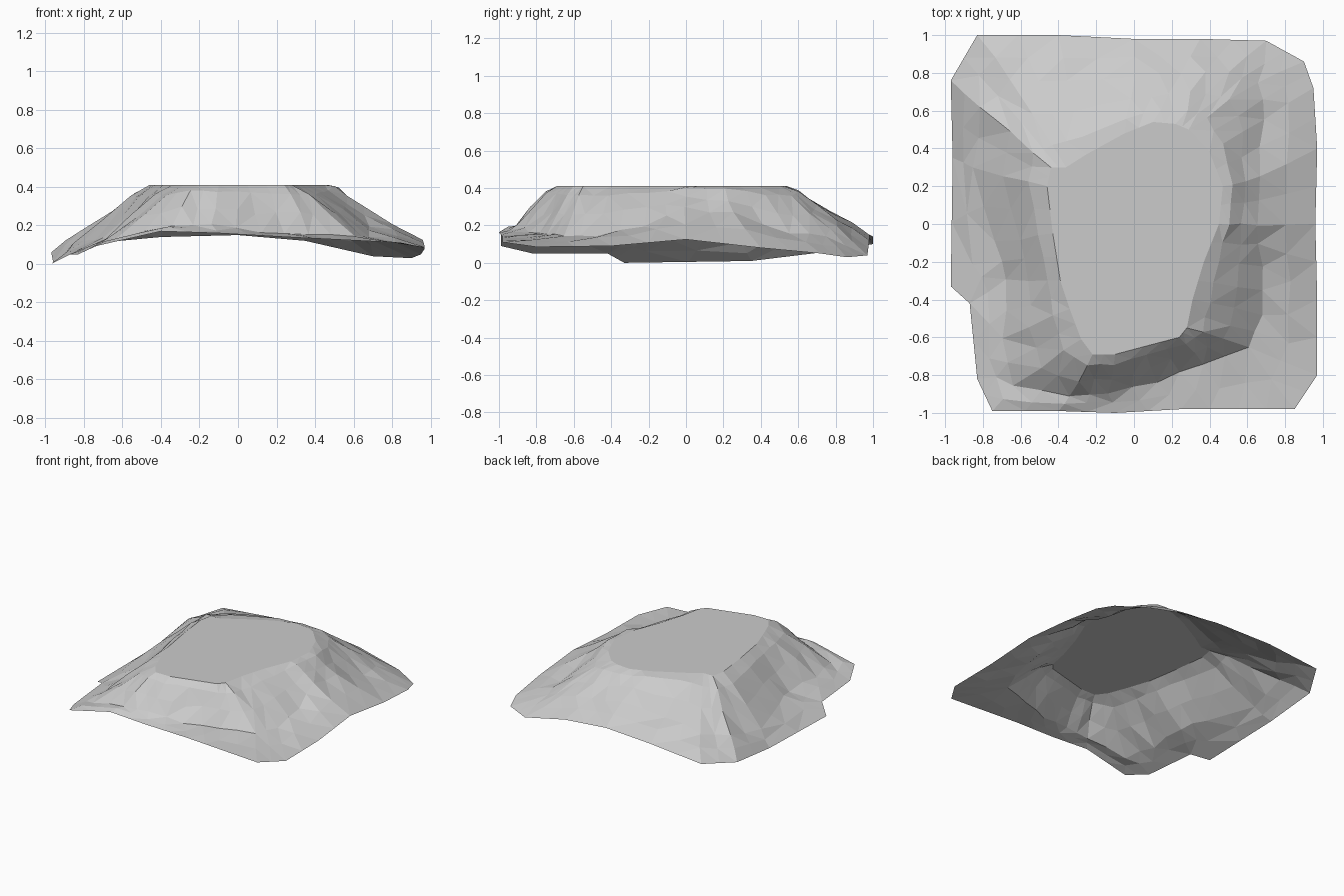
import bpy
import bmesh
import random
from mathutils import Vector

random.seed(4)
cube = bpy.data.objects.get("Cube")
if cube:
    bpy.data.objects.remove(cube, do_unlink=True)

# Contours run anticlockwise from the front left corner
PLATEAU_HEIGHT = 0.41
plateau_rim = [
    (-.28, -.61), (-.22, -.69), (-.1, -.69), (.05, -.65), (.24, -.6), (.28, -.55),
    (.31, -.4), (.37, -.2), (.45, 0), (.47, .2), (.4, .38), (.29, .5),
    (.22, .53), (.1, .54), (-.05, .48), (-.25, .37), (-.36, .3), (-.44, .3),
    (-.46, .2), (-.43, -.05), (-.39, -.3), (-.34, -.45)]
slope_foot = [
    (-.64, -.86, .13), (-.35, -.92, .2), (-.13, -.9, .2), (.12, -.83, .16),
    (.37, -.75, .15), (.6, -.66, .14), (.67, -.48, .15), (.68, -.22, .2),
    (.65, 0, .29), (.66, .25, .27), (.69, .56, .16), (.66, .75, .14),
    (.5, .8, .2), (.25, .8, .25), (0, .78, .27), (-.35, .76, .25),
    (-.65, .76, .2), (-.81, .61, .17), (-.85, .3, .1), (-.73, -.1, .13),
    (-.67, -.3, .13), (-.69, -.6, .13)]
outer_edge = [
    (-.75, -.99, .09), (-.4, -.99, .17), (-.1, -1, .16), (.25, -.98, .14),
    (.55, -.98, .125), (.85, -.98, .11), (.97, -.8, .085), (.97, -.4, .09),
    (.96, 0, .125), (.97, .4, .08), (.95, .72, .05), (.9, .86, .03),
    (.7, .97, .04), (.35, .98, .12), (0, .98, .15), (-.4, 1, .14),
    (-.83, 1, .1), (-.97, .76, .06), (-.96, .35, .01), (-.97, -.33, 0),
    (-.87, -.42, .05), (-.83, -.82, .05)]


def refine(contour):
    """Add a midpoint between each pair of neighbouring contour points."""
    points = [Vector(p) for p in contour]
    result = []
    for here, following in zip(points, points[1:] + points[:1]):
        result += [here, here.lerp(following, 0.5)]
    return result


def blend(first, second, factor, lift=0.0, rough=0.0):
    """Make a contour between two others, with a little rocky unevenness."""
    result = []
    for a, b in zip(first, second):
        point = a.lerp(b, factor)
        point.z += lift
        result.append(point + Vector([random.uniform(-rough, rough) for axis in "xyz"]))
    return result


rim = refine([(x, y, PLATEAU_HEIGHT) for x, y in plateau_rim])
foot = refine(slope_foot)
edge = refine(outer_edge)
middle = Vector((0, -.05, PLATEAU_HEIGHT))
centres = [middle] * len(rim)

# Plateau, rounded shoulder, rocky slope and shallow skirt
contours = [
    blend(centres, rim, 0.6),
    rim,
    blend(rim, foot, 0.25, lift=0.02, rough=0.006),
    blend(rim, foot, 0.6, lift=0.006, rough=0.01),
    blend(foot, foot, 0, rough=0.01),
    blend(foot, edge, 0.5, rough=0.008),
    edge,
]

# Join the contours into an open sheet of flat triangles
bm = bmesh.new()
rows = [[bm.verts.new(p) for p in contour] for contour in contours]
centre = bm.verts.new(middle)
count = len(rim)
for i in range(count):
    j = (i + 1) % count
    bm.faces.new((centre, rows[0][i], rows[0][j]))
    for inner, outer in zip(rows, rows[1:]):
        bm.faces.new((inner[i], outer[i], outer[j], inner[j]))
bmesh.ops.triangulate(bm, faces=bm.faces[:])
bmesh.ops.recalc_face_normals(bm, faces=bm.faces[:])
bm.normal_update()
if sum(face.normal.z for face in bm.faces) < 0:
    bmesh.ops.reverse_faces(bm, faces=bm.faces[:])

mesh = bpy.data.meshes.new("rocky_plateau")
bm.to_mesh(mesh)
bm.free()
terrain = bpy.data.objects.new("rocky_plateau", mesh)
bpy.context.scene.collection.objects.link(terrain)

# Plain stone colour
stone = bpy.data.materials.new("light_grey_stone")
stone.use_nodes = True
colour = (0.6, 0.6, 0.6, 1)
stone.diffuse_color = colour
stone.node_tree.nodes["Principled BSDF"].inputs["Base Color"].default_value = colour
mesh.materials.append(stone)
